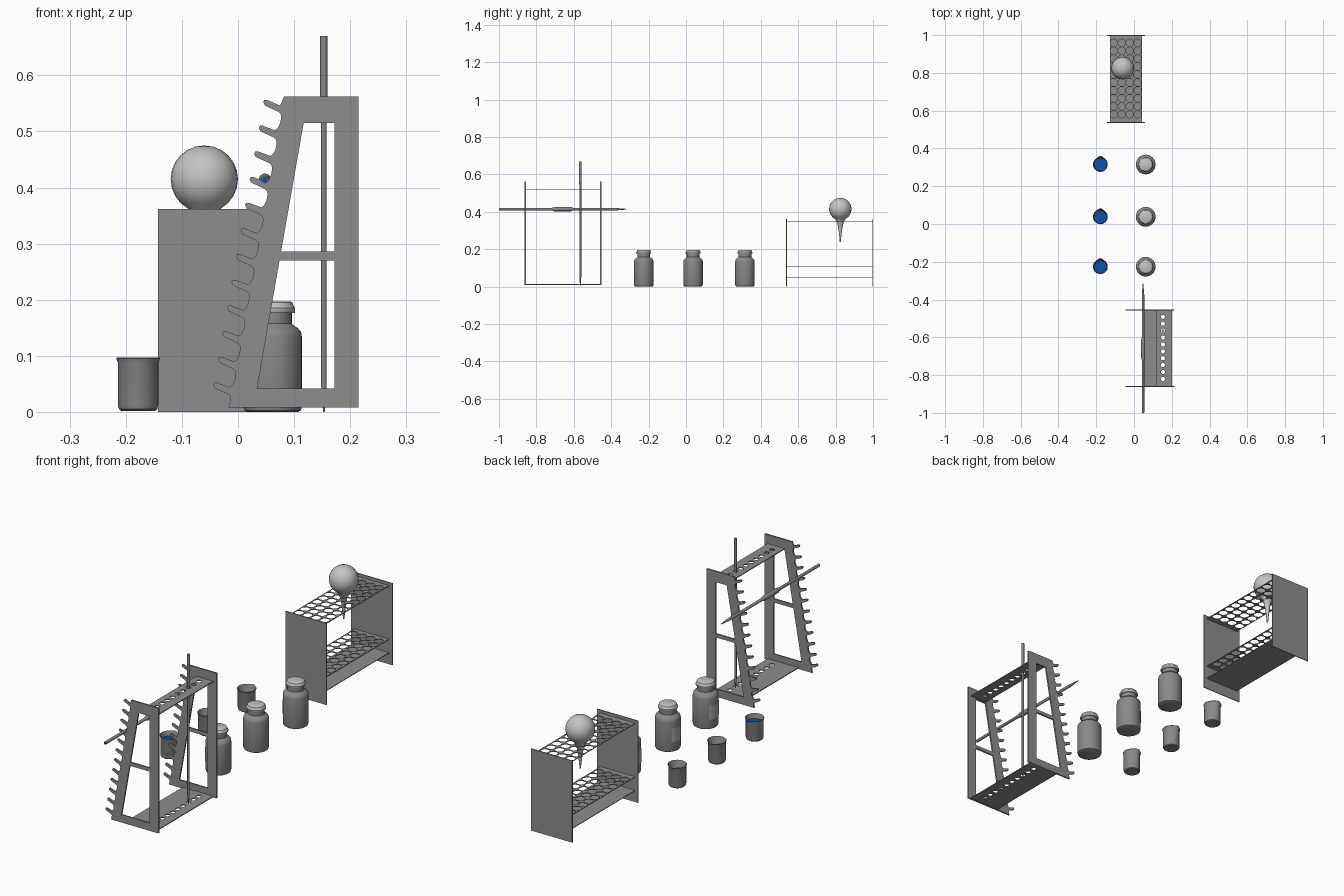
import bpy, bmesh
from math import pi, sin, cos, radians
from mathutils import Matrix

cube = bpy.data.objects.get("Cube")
if cube:
    bpy.data.objects.remove(cube, do_unlink=True)


def material(name, r, g, b):
    m = bpy.data.materials.new(name)
    m.use_nodes = True
    m.diffuse_color = (r, g, b, 1)
    bsdf = next(n for n in m.node_tree.nodes if n.type == 'BSDF_PRINCIPLED')
    bsdf.inputs["Base Color"].default_value = (r, g, b, 1)
    return m


GREY = material("rack grey", 0.27, 0.27, 0.27)
GLASS = material("glass grey", 0.25, 0.25, 0.25)
RUBBER = material("light rubber", 0.55, 0.55, 0.55)
LABEL = material("label grey", 0.42, 0.42, 0.42)
BLUE = material("blue liquid", 0.004, 0.08, 0.42)


def finish(name, bm, mat, loc, rot=(0, 0, 0), smooth=True):
    mesh = bpy.data.meshes.new(name)
    bm.to_mesh(mesh)
    bm.free()
    mesh.materials.clear()
    mesh.materials.append(mat)
    for p in mesh.polygons:
        p.use_smooth = smooth
        p.material_index = 0
    if smooth:
        mesh.set_sharp_from_angle(angle=radians(35))
    obj = bpy.data.objects.new(name, mesh)
    obj.location, obj.rotation_euler = loc, rot
    bpy.context.collection.objects.link(obj)
    return obj


def lathe(name, profile, mat, loc, rot=(0, 0, 0), segs=24, spout=0):
    """Spin (radius, height) points around z; spout pulls the rim towards +y."""
    bm = bmesh.new()
    verts = [bm.verts.new((r, 0, z)) for r, z in profile]
    edges = [bm.edges.new(pair) for pair in zip(verts, verts[1:])]
    bmesh.ops.spin(bm, geom=verts + edges, cent=(0, 0, 0), axis=(0, 0, 1),
                   angle=2 * pi, steps=segs)
    bmesh.ops.remove_doubles(bm, verts=bm.verts[:], dist=1e-5)
    bmesh.ops.recalc_face_normals(bm, faces=bm.faces[:])
    top = max(z for r, z in profile)
    if spout:
        for v in bm.verts:
            if v.co.z > top - 0.012 and v.co.y > 0.9 * v.co.xy.length > 0.01:
                v.co.y += spout * (v.co.y / v.co.xy.length - 0.9) * 10
    return finish(name, bm, mat, loc, rot)


def flat_plate(name, outline, holes, thickness, loc, rot=(0, 0, 0)):
    """Filled outline with holes, given a thickness."""
    curve = bpy.data.curves.new(name, 'CURVE')
    curve.dimensions, curve.fill_mode = '2D', 'BOTH'
    curve.extrude = thickness / 2
    for loop in [outline] + holes:
        s = curve.splines.new('POLY')
        s.points.add(len(loop) - 1)
        for p, (x, y) in zip(s.points, loop):
            p.co = (x, y, 0, 1)
        s.use_cyclic_u = True
    temp = bpy.data.objects.new(name + "_helper", curve)
    bpy.context.collection.objects.link(temp)
    deps = bpy.context.evaluated_depsgraph_get()
    mesh = bpy.data.meshes.new_from_object(temp.evaluated_get(deps))
    bm = bmesh.new()
    bm.from_mesh(mesh)
    bmesh.ops.remove_doubles(bm, verts=bm.verts[:], dist=1e-5)
    bmesh.ops.recalc_face_normals(bm, faces=bm.faces[:])
    bpy.data.objects.remove(temp, do_unlink=True)
    bpy.data.curves.remove(curve)
    bpy.data.meshes.remove(mesh)
    return finish(name, bm, GREY, loc, rot, smooth=False)


def rect(x0, x1, y0, y1):
    return [(x0, y0), (x1, y0), (x1, y1), (x0, y1)]


def circle(x, y, r, n=16):
    return [(x + r * cos(2 * pi * i / n), y + r * sin(2 * pi * i / n)) for i in range(n)]


# Pipette rack: two comb-edged end frames
PEG = [(0.002, 0.006), (-0.003, 0.006), (-0.005, 0.002), (-0.002, -0.004),
       (0.022, -0.015), (0.026, -0.019), (0.027, -0.025), (0.025, -0.036),
       (0.021, -0.044), (0.016, -0.048)]
outline = [(0.215, 0.008), (0.215, 0.562), (0.082, 0.562), (0.075, 0.546)]
for i in range(12):
    tip_x, tip_z = 0.05 - 0.0081 * i, 0.55 - 0.0458 * i
    points = PEG if i < 11 else PEG[:6]
    outline += [(tip_x + dx, tip_z + dz) for dx, dz in points]
outline += [(-0.014, 0.02), (-0.017, 0.008)]


def slant(z):
    return 0.034 + (z - 0.042) * 0.1755


windows = [[(slant(a), a), (0.172, a), (0.172, b), (slant(b), b)]
           for a, b in ((0.042, 0.27), (0.286, 0.515))]
for name, y in (("front", -0.86), ("back", -0.455)):
    flat_plate("pipette_rack_frame_" + name, outline, windows, 0.007,
               (0, y, 0), (pi / 2, 0, 0))

# Pipette rack: upper and lower shelves with a row of holes
row = [circle(0.153, -0.82 + 0.0365 * i, 0.011) for i in range(10)]
for name, x0, z in (("upper", 0.117, 0.521), ("lower", 0.05, 0.012)):
    flat_plate("pipette_rack_shelf_" + name, rect(x0, 0.2, -0.86, -0.455), row,
               0.004, (0, 0, z))

# Upright pipette
lathe("upright_pipette", [(0, 0), (0.0015, 0), (0.005, 0.05), (0.005, 0.54),
                          (0.0065, 0.56), (0.0065, 0.67), (0, 0.67)],
      GLASS, (0.153, -0.565, 0), segs=16)

# Pipette resting across the pegs, with liquid at its open end
lathe("resting_pipette", [(0, -0.998), (0.0065, -0.998), (0.0065, -0.72),
                          (0.011, -0.705), (0.011, -0.615), (0.0065, -0.6),
                          (0.0065, -0.375), (0.0015, -0.315), (0, -0.315)],
      GLASS, (0.048, 0, 0.414), (-pi / 2, 0, 0), segs=16)
lathe("pipette_liquid", [(0, -1), (0.005, -1), (0.005, -0.997), (0, -0.997)],
      BLUE, (0.048, 0, 0.414), (-pi / 2, 0, 0), segs=16)

# Test tube rack: end plates, two pierced shelves and a solid one
for name, y in (("front", 0.537), ("back", 0.998)):
    flat_plate("tube_rack_end_" + name, rect(-0.143, 0.058, 0, 0.362), [], 0.004,
               (0, y, 0), (pi / 2, 0, 0))
grid = [circle(-0.107 + 0.042 * i, 0.581 + 0.042 * j, 0.0195)
        for i in range(4) for j in range(10)]
shelf = rect(-0.128, 0.042, 0.537, 0.998)
for name, z, holes in (("upper", 0.347, grid), ("middle", 0.11, grid), ("base", 0.05, [])):
    flat_plate("tube_rack_shelf_" + name, shelf, holes, 0.003, (0, 0, z))

# Dropper bulb: sphere running into a thin tip
ball = [(0.06 * sin(a), 0.415 + 0.06 * cos(a)) for a in (pi * i / 12 for i in range(11))]
ball[0] = (0, 0.475)
lathe("dropper_bulb", ball + [(0.021, 0.35), (0.014, 0.33), (0.009, 0.3),
                              (0.005, 0.265), (0.003, 0.24), (0, 0.24)],
      RUBBER, (-0.06, 0.825, 0))

# Bottles with caps and labels, and beakers with liquid
BOTTLE = [(0, 0), (0.045, 0), (0.05, 0.003), (0.052, 0.01), (0.052, 0.134),
          (0.05, 0.143), (0.044, 0.15), (0.037, 0.154), (0.034, 0.158),
          (0.034, 0.176), (0, 0.176)]
CAP = [(0, 0.176), (0.038, 0.176), (0.04, 0.179), (0.04, 0.185), (0.037, 0.189),
       (0.035, 0.195), (0.032, 0.197), (0, 0.197)]
BEAKER = [(0, 0.002), (0.03, 0.002), (0.034, 0.005), (0.036, 0.012), (0.036, 0.088),
          (0.039, 0.095), (0.038, 0.097), (0.034, 0.09), (0.034, 0.012),
          (0.03, 0.006), (0, 0.006)]
for i, (y, level) in enumerate(((-0.226, 0.075), (0.038, 0.035), (0.315, 0.035)), 1):
    lathe(f"bottle_{i}", BOTTLE, GLASS, (0.062, y, 0), segs=32)
    lathe(f"bottle_cap_{i}", CAP, RUBBER, (0.062, y, 0), segs=32)
    bm = bmesh.new()
    low, high = [[bm.verts.new((0.0527 * cos(a), 0.0527 * sin(a), z))
                  for a in (pi + radians(8 * k) for k in range(-5, 6))]
                 for z in (0.045, 0.105)]
    for k in range(len(low) - 1):
        bm.faces.new((low[k], low[k + 1], high[k + 1], high[k]))
    finish(f"bottle_label_{i}", bm, LABEL, (0.062, y, 0))
    lathe(f"beaker_{i}", BEAKER, GLASS, (-0.178, y, 0), segs=32, spout=0.006)
    lathe(f"beaker_liquid_{i}", [(0, 0.007), (0.0335, 0.012), (0.0335, level), (0, level)],
          BLUE, (-0.178, y, 0), segs=32)
